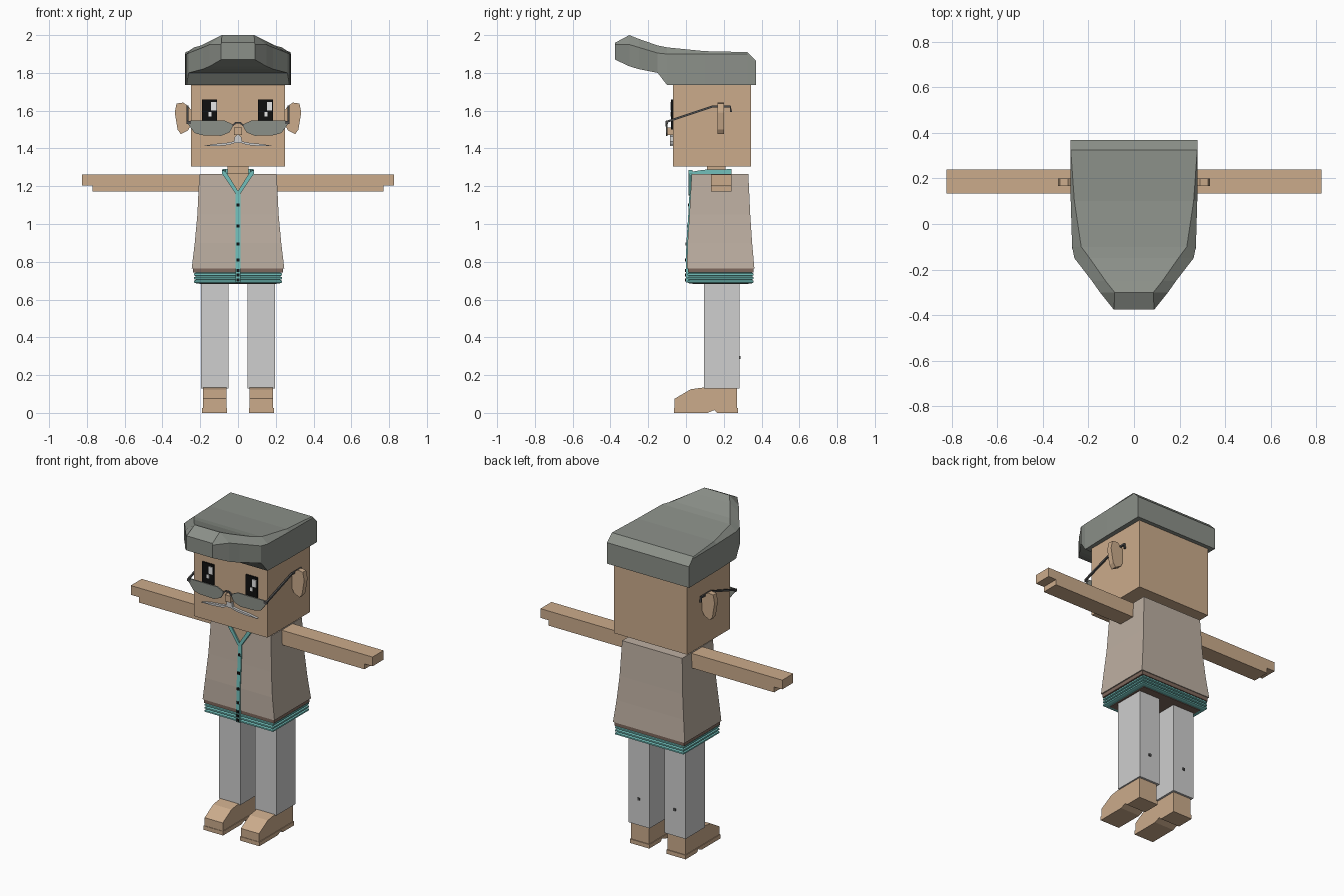
import bpy, bmesh
from mathutils import Vector

cube = bpy.data.objects.get("Cube")
if cube:
    bpy.data.objects.remove(cube, do_unlink=True)


def material(name, r, g, b):
    m = bpy.data.materials.new(name)
    m.use_nodes = True
    m.diffuse_color = (r, g, b, 1)
    m.node_tree.nodes["Principled BSDF"].inputs["Base Color"].default_value = (r, g, b, 1)
    return m


SKIN = material("skin", .60, .41, .26)
HAIR = material("grey_hair", .26, .28, .25)
VEST = material("taupe_vest", .51, .43, .36)
TEAL = material("teal_shirt", .17, .53, .50)
TROUSER = material("pale_grey", .62, .62, .62)
BROWN = material("brown_hem", .21, .14, .11)
BLACK = material("black", .005, .005, .005)
WHITE = material("white", .9, .9, .9)
FRAME = material("dark_grey_metal", .08, .08, .08)


def loft(name, rings, mat):
    """Join equal-length rings of points and cap both ends."""
    bm = bmesh.new()
    rows = [[bm.verts.new(p) for p in ring] for ring in rings]
    n = len(rows[0])
    for a, b in zip(rows, rows[1:]):
        for i in range(n):
            j = (i + 1) % n
            bm.faces.new((a[i], a[j], b[j], b[i]))
    bm.faces.new(rows[0])
    bm.faces.new(rows[-1])
    bmesh.ops.recalc_face_normals(bm, faces=bm.faces)
    me = bpy.data.meshes.new(name)
    bm.to_mesh(me)
    bm.free()
    me.materials.append(mat)
    ob = bpy.data.objects.new(name, me)
    bpy.context.collection.objects.link(ob)
    return ob


def prism_x(name, pts, lo, hi, mat):
    return loft(name, [[(x, y, z) for y, z in pts] for x in (lo, hi)], mat)


def prism_y(name, pts, lo, hi, mat):
    return loft(name, [[(x, y, z) for x, z in pts] for y in (lo, hi)], mat)


def box(name, x0, x1, y0, y1, z0, z1, mat):
    return prism_x(name, [(y0, z0), (y1, z0), (y1, z1), (y0, z1)], x0, x1, mat)


def slab(hw, y0, y1, z):
    return [(-hw, y0, z), (hw, y0, z), (hw, y1, z), (-hw, y1, z)]


def ribbon(path, t):
    """Thicken an open profile line into a closed outline."""
    left, right = [], []
    for i, p in enumerate(path):
        d = Vector(path[min(i + 1, len(path) - 1)]) - Vector(path[max(i - 1, 0)])
        n = Vector((-d.y, d.x)).normalized() * t / 2
        left.append(tuple(Vector(p) + n))
        right.append(tuple(Vector(p) - n))
    return left + right[::-1]


def mirror(pts, s):
    return [(s * x, z) for x, z in pts]


# Head and neck
box("head", -.25, .25, -.07, .345, 1.305, 1.86, SKIN)
box("neck", -.055, .055, .11, .21, 1.2, 1.31, SKIN)

# Hair swept forward: y, lower half width, upper half width, bottom, shoulder, top
hair = [
    (.37, .28, .28, 1.735, 1.855, 1.865),
    (.325, .28, .278, 1.735, 1.90, 1.91),
    (.10, .278, .262, 1.735, 1.90, 1.915),
    (-.10, .272, .232, 1.735, 1.90, 1.935),
    (-.15, .262, .195, 1.80, 1.905, 1.945),
    (-.25, .185, .125, 1.82, 1.935, 1.98),
    (-.30, .15, .085, 1.835, 1.95, 2.0),
    (-.375, .09, .088, 1.87, 1.95, 1.96),
]
loft("hair", [[(-wb, y, zb), (wb, y, zb), (wb, y, zs), (wt, y, zt), (-wt, y, zt), (-wb, y, zs)]
              for y, wb, wt, zb, zs, zt in hair], HAIR)

# Eyes with painted glints
for side, x in (("right", -.19), ("left", .106)):
    box(side + "_eye", x, x + .08, -.079, -.069, 1.50, 1.66, BLACK)
    box(side + "_eye_glint", x + .048, x + .075, -.083, -.078, 1.60, 1.645, WHITE)
    box(side + "_eye_small_glint", x + .034, x + .05, -.083, -.078, 1.57, 1.592, WHITE)

# Nose, moustache, spectacles and ears
box("nose", -.02, .02, -.10, -.07, 1.47, 1.51, SKIN)
whisker = [(0, 1.475), (.017, 1.462), (.022, 1.437), (.06, 1.430), (.13, 1.423),
           (.19, 1.412), (.12, 1.412), (.05, 1.418), (.012, 1.43), (0, 1.43)]
lens = [(.022, 1.525), (.07, 1.547), (.25, 1.547), (.266, 1.53),
        (.23, 1.482), (.19, 1.47), (.09, 1.467), (.045, 1.485)]
ear = [(.245, 1.60), (.265, 1.625), (.29, 1.643), (.325, 1.638), (.335, 1.59),
       (.32, 1.50), (.303, 1.476), (.265, 1.495), (.245, 1.53)]
temple = [(-.105, 1.54), (.14, 1.622), (.235, 1.622), (.238, 1.593)]
for side, s in (("right", -1), ("left", 1)):
    prism_y(side + "_moustache", mirror(whisker, s), -.086, -.068, TROUSER)
    prism_y(side + "_lens", mirror(lens, s), -.105, -.097, HAIR)
    prism_y(side + "_ear", mirror(ear, s), .167, .200, SKIN)
    prism_x(side + "_temple", ribbon(temple, .011), s * .262, s * .272, FRAME)
    box(side + "_spectacle_hinge", s * .25, s * .272, -.108, -.096, 1.53, 1.545, FRAME)
bridge = [(-.03, 1.52), (-.012, 1.536), (.012, 1.536), (.03, 1.52)]
prism_y("spectacle_bridge", ribbon(bridge, .009), -.108, -.098, FRAME)

# Flared vest: height, half width, front, back
vest = [(.765, .245, .005, .362), (.90, .229, .008, .350),
        (1.05, .215, .018, .340), (1.265, .205, .030, .330)]
loft("vest", [slab(w, f, b, z) for z, w, f, b in vest], VEST)
box("vest_hem", -.238, .238, .010, .357, .742, .766, BROWN)


def front_at(z):
    """Depth of the garment front at a height."""
    if z <= vest[0][0]:
        return vest[0][2]
    for (z0, _, f0, _), (z1, _, f1, _) in zip(vest, vest[1:]):
        if z <= z1:
            return f0 + (f1 - f0) * (z - z0) / (z1 - z0)
    return vest[-1][2]


# Ridged shirt tail with a brown underside
for i in range(3):
    z = .686 + i * .019
    loft("shirt_ridge", [slab(.222, .018, .348, z), slab(.234, .008, .358, z + .004),
                         slab(.234, .008, .358, z + .013), slab(.222, .018, .348, z + .019)], TEAL)
box("shirt_underside", -.205, .205, .035, .33, .682, .70, BROWN)

# Button placket and buttons
heights = [.69, .765, .90, 1.05, 1.17]
prism_x("placket", [(front_at(z) - .006, z) for z in heights] + [(.06, 1.17), (.06, .69)],
        -.012, .012, TEAL)
for z in (.704, .73, .755, .81, .895, .99, 1.10):
    y = front_at(z)
    box("button", -.008, .008, y - .010, y, z - .008, z + .008, BLACK)

# Open neck and collar
prism_y("open_neck", [(-.065, 1.268), (.065, 1.268), (0, 1.16)], .020, .11, SKIN)
box("collar_back", -.08, .08, .215, .24, 1.255, 1.29, TEAL)
strap = [(0, 1.15), (.012, 1.16), (.085, 1.268), (.085, 1.285), (.066, 1.28), (0, 1.175)]
collar = [(.022, 1.255), (.022, 1.275), (.09, 1.287), (.24, 1.29), (.24, 1.255)]
for side, s in (("right", -1), ("left", 1)):
    prism_y(side + "_lapel", mirror(strap, s), .012, .035, TEAL)
    prism_x(side + "_collar", collar, s * .064, s * .083, TEAL)

# Arms, legs and feet
arm = [(.19, 1.172), (.77, 1.172), (.77, 1.205), (.825, 1.205), (.825, 1.262), (.19, 1.262)]
shoe = [(-.06, .022), (-.06, .075), (.025, .125), (.09, .134), (.27, .134), (.27, .022)]
sole = [(-.063, 0), (-.063, .025), (.275, .025), (.275, 0), (.165, 0), (.15, .015), (.115, 0)]
for side, s in (("right", -1), ("left", 1)):
    prism_y(side + "_arm", mirror(arm, s), .133, .240, SKIN)
    box(side + "_trouser_leg", s * .05, s * .195, .095, .283, .13, .70, TROUSER)
    box(side + "_trouser_stud", s * .115, s * .13, .28, .289, .285, .30, FRAME)
    prism_x(side + "_foot", shoe, s * .062, s * .186, SKIN)
    prism_x(side + "_sole", sole, s * .058, s * .190, SKIN)
